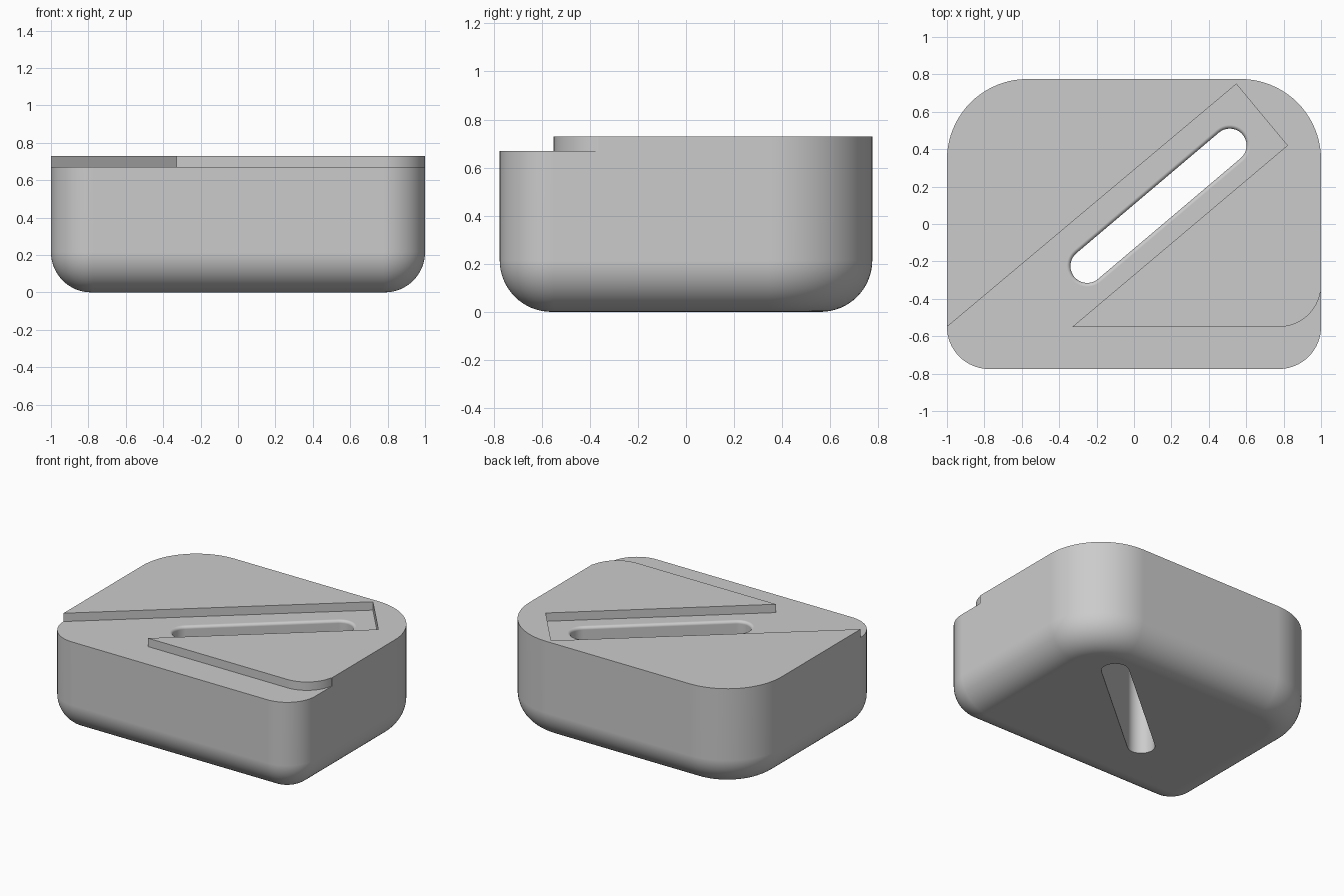
import bpy, bmesh
from math import sin, cos, pi, radians, atan2
from mathutils import Vector

if "Cube" in bpy.data.objects:
    bpy.data.objects.remove(bpy.data.objects["Cube"])

HX, HY, TOP, LEDGE = 1.0, 0.775, 0.73, 0.67
R_FRONT, R_BACK, R_BASE = 0.225, 0.43, 0.215

grey = bpy.data.materials.new("light_grey")
grey.use_nodes = True
grey.diffuse_color = (0.6, 0.6, 0.6, 1)
grey.node_tree.nodes["Principled BSDF"].inputs["Base Color"].default_value = (0.6, 0.6, 0.6, 1)


def arc(cx, cy, r, start, end, steps):
    return [(cx + r * cos(radians(start + (end - start) * i / steps)),
             cy + r * sin(radians(start + (end - start) * i / steps))) for i in range(steps + 1)]


def loft(name, rings):
    """Closed solid through a stack of (outline, height) rings."""
    bm = bmesh.new()
    loops = [[bm.verts.new((x, y, z)) for x, y in pts] for pts, z in rings]
    for low, high in zip(loops, loops[1:]):
        n = len(low)
        for i in range(n):
            j = (i + 1) % n
            bm.faces.new((low[i], low[j], high[j], high[i]))
    bm.faces.new(list(reversed(loops[0])))
    bm.faces.new(loops[-1])
    bmesh.ops.recalc_face_normals(bm, faces=bm.faces)
    mesh = bpy.data.meshes.new(name)
    bm.to_mesh(mesh)
    bm.free()
    mesh.materials.append(grey)
    ob = bpy.data.objects.new(name, mesh)
    bpy.context.collection.objects.link(ob)
    return ob


def body_outline(inset):
    pts = []
    for sx, sy, r, start in ((1, -1, R_FRONT, -90), (1, 1, R_BACK, 0),
                             (-1, 1, R_BACK, 90), (-1, -1, R_FRONT, 180)):
        pts += arc(sx * (HX - r), sy * (HY - r), r - inset, start, start + 90, 20)
    return pts


def slot_outline(r):
    a, b = Vector((-0.25, -0.225)), Vector((0.512, 0.42))
    d = (b - a).normalized()
    ang = atan2(d.y, d.x) * 180 / pi
    return (arc(b.x, b.y, r, ang - 90, ang + 90, 20)
            + arc(a.x, a.y, r, ang + 90, ang + 270, 20))


def cut(ob, cutter):
    cutter.hide_render = True
    mod = ob.modifiers.new("cut", 'BOOLEAN')
    mod.operation, mod.solver, mod.object = 'DIFFERENCE', 'EXACT', cutter
    bpy.context.view_layer.objects.active = ob
    bpy.ops.object.modifier_apply(modifier=mod.name)
    bpy.data.objects.remove(cutter)


# Body: rounded block with a rolled bottom edge
rings = []
for i in range(17):
    t = pi / 2 * i / 16
    rings.append((body_outline(R_BASE * (1 - sin(t))), R_BASE * (1 - cos(t))))
rings.append((body_outline(0), TOP))
body = loft("block_body", rings)

# Front ledge and diagonal channel, cut as one shallow recess
recess = [(-1.2, -0.718), (-1.2, -1), (1.2, -1), (1.2, -0.362)]
recess += list(reversed(arc(HX - R_FRONT, -0.325, R_FRONT, -90, -10, 18)))
recess += [(-0.33, -0.55), (0.82, 0.42), (0.547, 0.748)]
cut(body, loft("recess_cutter", [(recess, LEDGE), (recess, 0.9)]))

# Through slot with a softened upper rim
R_SLOT, RIM = 0.09, 0.02
slot = [(slot_outline(R_SLOT), -0.1)]
for i in range(7):
    t = pi / 2 * i / 6
    slot.append((slot_outline(R_SLOT + RIM * (1 - cos(t))), LEDGE - RIM + RIM * sin(t)))
slot.append((slot_outline(R_SLOT + RIM), 0.9))
cut(body, loft("slot_cutter", slot))

# Smooth shading with crisp edges
bpy.ops.object.select_all(action='DESELECT')
body.select_set(True)
bpy.context.view_layer.objects.active = body
bpy.ops.object.shade_smooth_by_angle(angle=radians(30))
weighted = body.modifiers.new("even_normals", 'WEIGHTED_NORMAL')
weighted.keep_sharp = True
